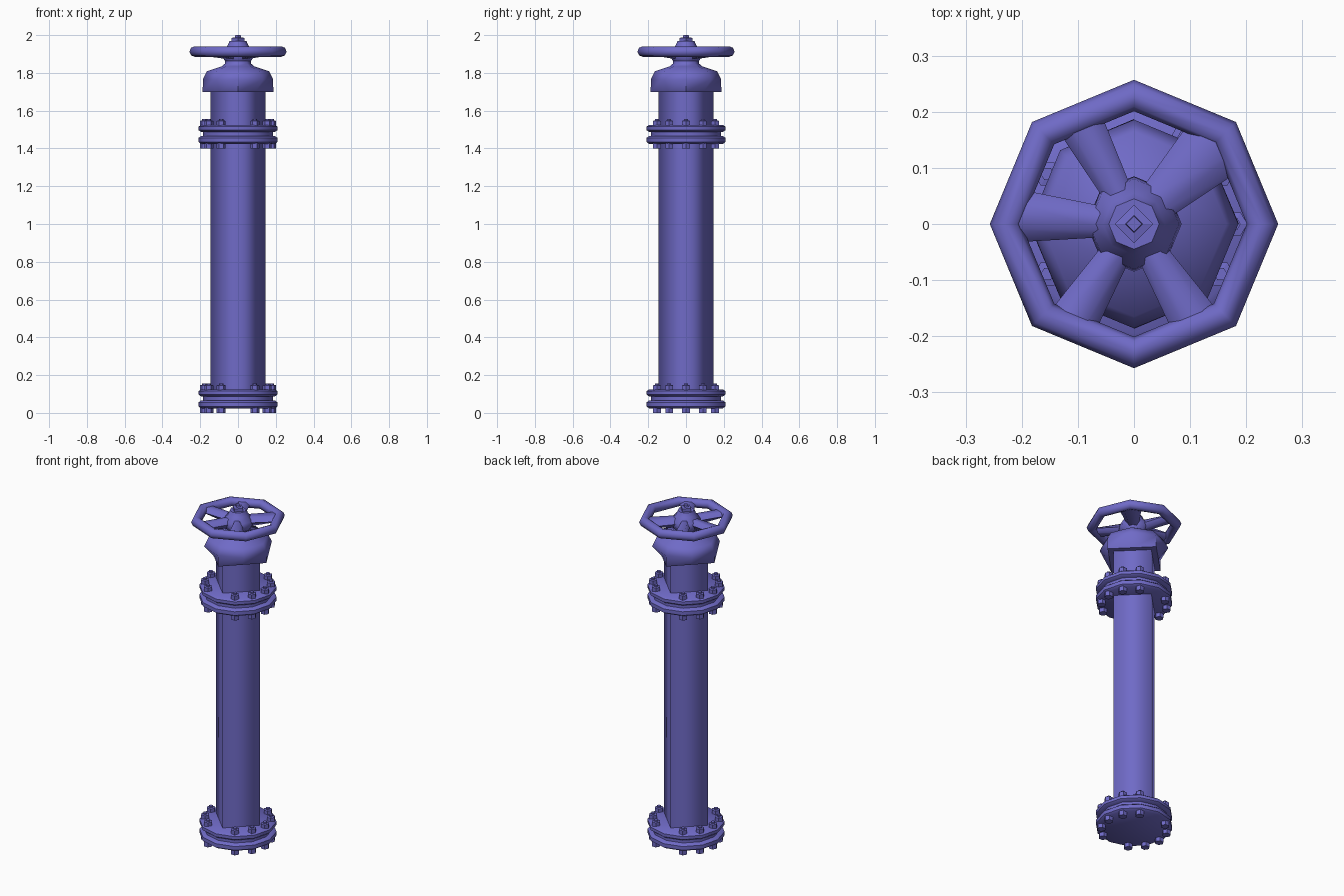
import bpy, bmesh, math
from mathutils import Matrix, Vector

if "Cube" in bpy.data.objects:
    bpy.data.objects.remove(bpy.data.objects["Cube"])

paint = bpy.data.materials.new("violet_blue_paint")
paint.diffuse_color = (0.16, 0.145, 0.57, 1)
paint.use_nodes = True
paint.node_tree.nodes["Principled BSDF"].inputs["Base Color"].default_value = paint.diffuse_color


def finish(bm, name, angle=None):
    bmesh.ops.recalc_face_normals(bm, faces=bm.faces)
    me = bpy.data.meshes.new(name)
    bm.to_mesh(me)
    bm.free()
    ob = bpy.data.objects.new(name, me)
    bpy.context.collection.objects.link(ob)
    me.materials.append(paint)
    if angle:
        bpy.ops.object.select_all(action='DESELECT')
        ob.select_set(True)
        bpy.context.view_layer.objects.active = ob
        bpy.ops.object.shade_smooth_by_angle(angle=math.radians(angle))
    return ob


def lathe(bm, profile, sides, centre=(0, 0), caps=True, square_rings=()):
    """Revolve (radius, z) pairs; rings listed in square_rings become diamonds."""
    rings = []
    for k, (r, z) in enumerate(profile):
        ring = []
        for i in range(sides):
            a = 2 * math.pi * i / sides
            c, s = math.cos(a), math.sin(a)
            rr = r / (abs(c) + abs(s)) if k in square_rings else r
            ring.append(bm.verts.new((centre[0] + rr * c, centre[1] + rr * s, z)))
        rings.append(ring)
    for lo, hi in zip(rings, rings[1:]):
        for i in range(sides):
            j = (i + 1) % sides
            bm.faces.new((lo[i], lo[j], hi[j], hi[i]))
    if caps:
        bm.faces.new(rings[0])
        bm.faces.new(rings[-1])


# Four-sided softened pipe, corners on the axes
bm = bmesh.new()
lathe(bm, [(0.145, 0.04), (0.145, 1.71)], 4, caps=False)
finish(bm, "pipe", 100)


# Flange pairs with gasket and ten bolts each
def flange_joint(name, z0):
    for tag, b, t in (("lower", 0.024, 0.066), ("upper", 0.087, 0.125)):
        bm = bmesh.new()
        lathe(bm, [(0.195, z0 + b), (0.209, z0 + b + 0.010),
                   (0.209, z0 + t - 0.010), (0.195, z0 + t)], 12)
        finish(bm, f"{name}_{tag}_flange", 50)
    bm = bmesh.new()
    lathe(bm, [(0.185, z0 + 0.06), (0.185, z0 + 0.092)], 12)
    finish(bm, f"{name}_gasket", 40)
    bm = bmesh.new()
    for k in range(12):
        if k in (3, 9):
            continue
        a = math.radians(30 * k)
        c = (0.178 * math.cos(a), 0.178 * math.sin(a))
        lathe(bm, [(0.024, z0), (0.024, z0 + 0.03)], 6, c)
        lathe(bm, [(0.024, z0 + 0.12), (0.024, z0 + 0.146),
                   (0.012, z0 + 0.148), (0.012, z0 + 0.156)], 6, c)
    finish(bm, f"{name}_bolts")


flange_joint("base", 0.0)
flange_joint("top", 1.40)

# Bonnet: diamond bottom swelling to an octagon, then the stem neck
bm = bmesh.new()
lathe(bm, [(0.187, 1.70), (0.186, 1.765), (0.165, 1.808), (0.085, 1.835),
           (0.068, 1.85), (0.068, 1.87)], 8, square_rings=(0,))
finish(bm, "bonnet", 50)

# Handwheel hub and stem tip
bm = bmesh.new()
lathe(bm, [(0.062, 1.855), (0.085, 1.885), (0.08, 1.915), (0.055, 1.945),
           (0.045, 1.968)], 8)
finish(bm, "wheel_hub", 50)
bm = bmesh.new()
lathe(bm, [(0.035, 1.96), (0.034, 1.985), (0.016, 1.988), (0.014, 2.0)], 4)
finish(bm, "stem_nut")

# Eight-sided rim
bpy.ops.mesh.primitive_torus_add(major_radius=0.229, minor_radius=0.028,
                                 major_segments=8, minor_segments=8,
                                 location=(0, 0, 1.913))
rim = bpy.context.object
rim.name = "wheel_rim"
rim.data.materials.append(paint)
bpy.ops.object.shade_smooth_by_angle(angle=math.radians(50))

# Flared spokes: angle, inner half width, outer half width
bm = bmesh.new()
for deg, w0, w1 in ((44, 0.035, 0.065), (118, 0.025, 0.042), (176, 0.027, 0.048),
                    (238, 0.026, 0.045), (302, 0.026, 0.045)):
    turn = Matrix.Rotation(math.radians(deg), 4, 'Z')
    ends = []
    for x, w, lo, hi in ((0.05, w0, 1.872, 1.93), (0.215, w1, 1.895, 1.925)):
        mid = (lo + hi) / 2
        pts = [(x, -w, mid), (x, -w * 0.5, lo), (x, w * 0.5, lo),
               (x, w, mid), (x, w * 0.5, hi), (x, -w * 0.5, hi)]
        ends.append([bm.verts.new(turn @ Vector(p)) for p in pts])
    for i in range(6):
        j = (i + 1) % 6
        bm.faces.new((ends[0][i], ends[0][j], ends[1][j], ends[1][i]))
    bm.faces.new(ends[0])
    bm.faces.new(ends[1])
finish(bm, "wheel_spokes", 60)
